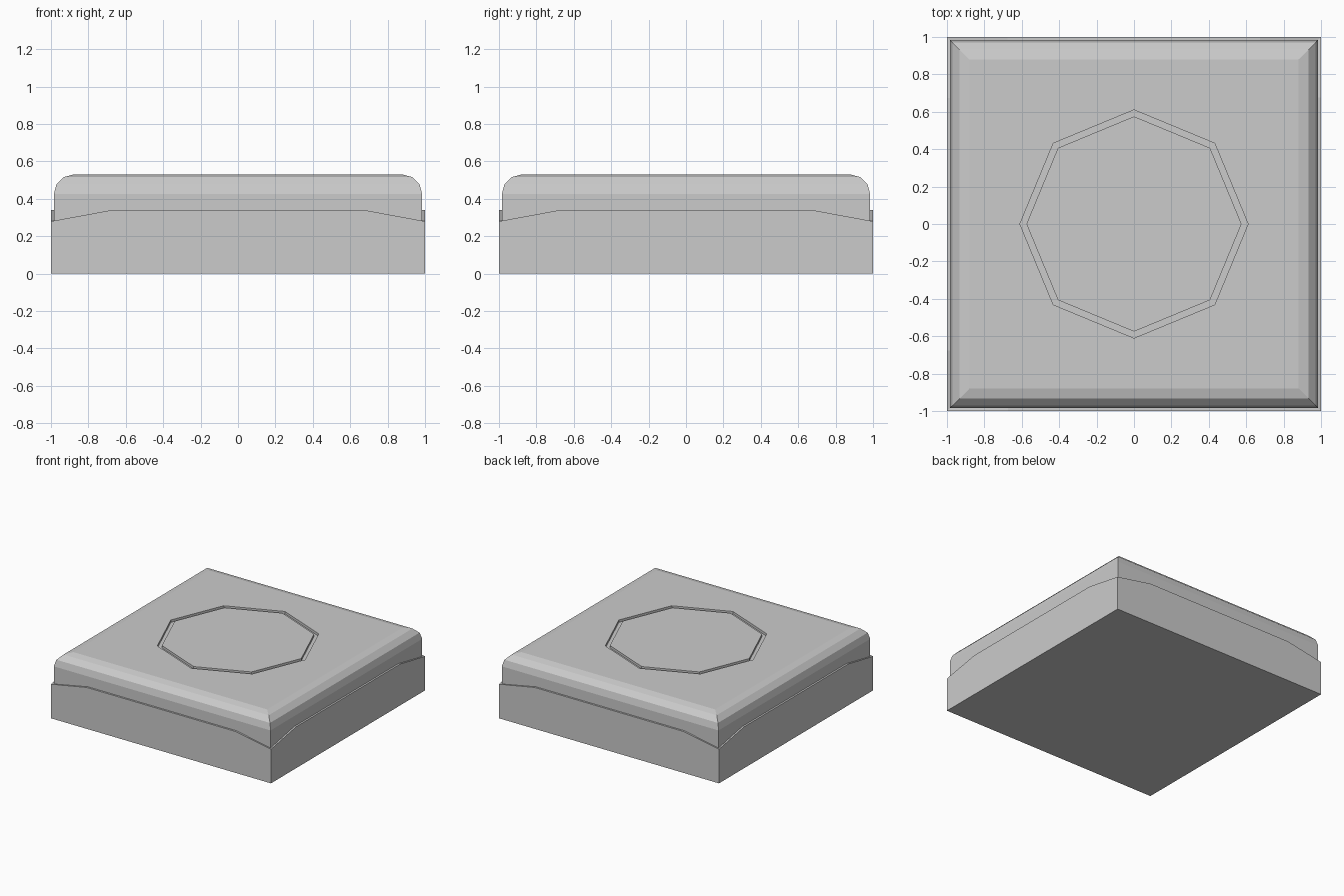
import bpy, bmesh
from math import cos, sin, pi

if "Cube" in bpy.data.objects:
    bpy.data.objects.remove(bpy.data.objects["Cube"])

def finish(name, bm):
    bmesh.ops.recalc_face_normals(bm, faces=bm.faces)
    mesh = bpy.data.meshes.new(name)
    bm.to_mesh(mesh)
    bm.free()
    ob = bpy.data.objects.new(name, mesh)
    bpy.context.collection.objects.link(ob)
    return ob

def loft(bm, rings, cap_start=True, cap_end=True):
    """Skin a list of equal-length point rings."""
    vs = [[bm.verts.new(p) for p in r] for r in rings]
    for a, b in zip(vs, vs[1:]):
        for i in range(len(a)):
            j = (i + 1) % len(a)
            bm.faces.new((a[i], a[j], b[j], b[i]))
    if cap_start:
        bm.faces.new(vs[0])
    if cap_end:
        bm.faces.new(vs[-1])
    return vs

def octagon(r, z):
    return [(r * cos(i * pi / 4), r * sin(i * pi / 4), z) for i in range(8)]

def square(h, z):
    return [(-h, -h, z), (h, -h, z), (h, h, z), (-h, h, z)]

# Base tray: rim dips towards each corner
def rim(h, k, low, high):
    pts = []
    for c, s in ((1, 0), (0, 1), (-1, 0), (0, -1)):
        for x, z in ((-h, low), (-k, high), (k, high)):
            pts.append((x * c + h * s, x * s - h * c, z))
    return pts

bm = bmesh.new()
loft(bm, [rim(1, 0.675, 0, 0), rim(1, 0.675, 0.28, 0.34),
          rim(0.985, 0.675, 0.28, 0.34), rim(0.985, 0.675, 0.2, 0.2)])
finish("base_tray", bm)

# Cushion: mitred, three-step rounded upper edge, with an octagonal recess
H, TOP, R = 0.985, 0.53, 0.105
FLOOR = TOP - 0.02
bm = bmesh.new()
rings = [square(H, 0.2)]
for i in range(4):
    a = i * pi / 6
    rings.append(square(H - R + R * cos(a), TOP - R + R * sin(a)))
outer = loft(bm, rings, cap_end=False)[-1]
hole = loft(bm, [octagon(0.61, TOP), octagon(0.61, FLOOR)], cap_start=False)[0]
# top surface: each corner joins to its facing octagon edges
for k in range(4):
    corner = outer[(k + 2) % 4]
    nxt = outer[(k + 3) % 4]
    i = 2 * k
    bm.faces.new((corner, hole[i], hole[i + 1]))
    bm.faces.new((corner, hole[i + 1], hole[(i + 2) % 8]))
    bm.faces.new((corner, hole[(i + 2) % 8], nxt))
finish("cushion", bm)

# Octagonal button set in the recess, with a narrow gap around it
bm = bmesh.new()
loft(bm, [octagon(0.575, FLOOR - 0.01), octagon(0.575, TOP)])
finish("button", bm)
